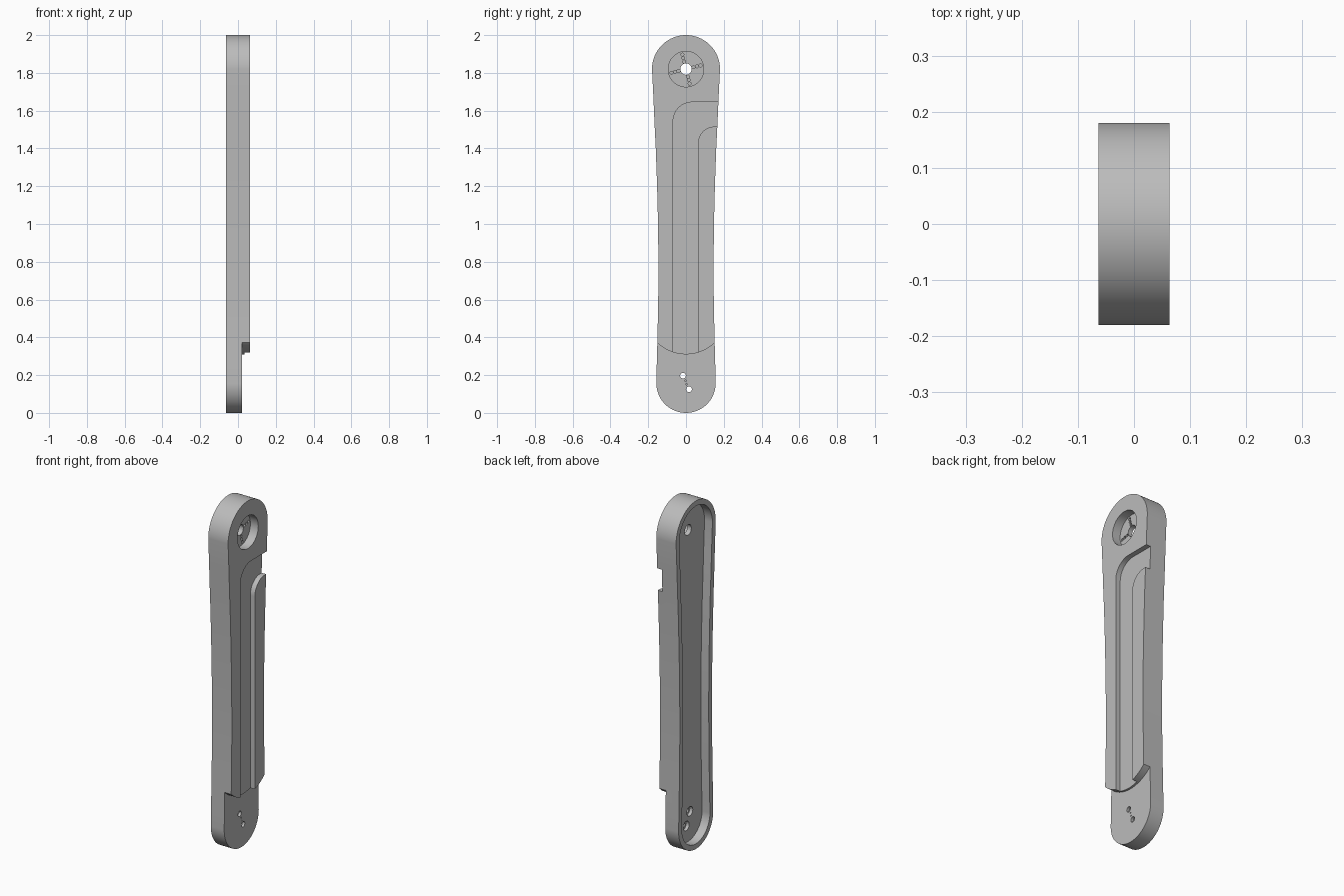
import bpy, bmesh
from math import sin, cos, pi, radians, sqrt

if "Cube" in bpy.data.objects:
    bpy.data.objects.remove(bpy.data.objects["Cube"], do_unlink=True)

grey = bpy.data.materials.new("plain grey")
grey.use_nodes = True
colour = (0.5, 0.5, 0.5, 1)
grey.diffuse_color = colour
grey.node_tree.nodes["Principled BSDF"].inputs["Base Color"].default_value = colour

FACE, BACK = 0.063, -0.063
STEP, CHANNEL, POCKET, RECESS = 0.022, 0.034, -0.013, 0.013
TOP_Z, TOP_R, LOW_Z, LOW_R = 1.82, 0.18, 0.157, 0.157


def arc(y, z, r, a0, a1, n=24):
    return [(y + r * cos(radians(a0 + (a1 - a0) * i / n)),
             z + r * sin(radians(a0 + (a1 - a0) * i / n))) for i in range(n + 1)]


def prism(name, pts, x0, x1):
    """Extrude a (y, z) profile along x."""
    bm = bmesh.new()
    face = bm.faces.new([bm.verts.new((x0, y, z)) for y, z in pts])
    out = bmesh.ops.extrude_face_region(bm, geom=[face])
    for v in out["geom"]:
        if isinstance(v, bmesh.types.BMVert):
            v.co.x = x1
    bmesh.ops.recalc_face_normals(bm, faces=bm.faces[:])
    mesh = bpy.data.meshes.new(name)
    bm.to_mesh(mesh)
    bm.free()
    obj = bpy.data.objects.new(name, mesh)
    bpy.context.collection.objects.link(obj)
    mesh.materials.append(grey)
    return obj


def hole(y, z, r, x0, x1, n=24):
    return prism("hole_cutter", arc(y, z, r, 0, 360 - 360 / n, n - 1), x0, x1)


def outline(inset):
    """Waisted arm outline, larger round end on top."""
    side = [(0.173, 1.68), (0.167, 1.54), (0.16, 1.4), (0.153, 1.2), (0.148, 1.0),
            (0.146, 0.8), (0.147, 0.6), (0.151, 0.4), (0.155, 0.25)]
    left = [(-(w - inset), z) for w, z in side]
    right = [(w - inset, z) for w, z in reversed(side)]
    return (arc(0, TOP_Z, TOP_R - inset, 0, 180, 48) + left
            + arc(0, LOW_Z, LOW_R - inset, 180, 360, 48) + right)


arm = prism("arm_plate", outline(0), BACK, FACE)


def cut(cutter):
    mod = arm.modifiers.new("cut", "BOOLEAN")
    mod.operation = "DIFFERENCE"
    mod.solver = "EXACT"
    mod.object = cutter
    bpy.context.view_layer.objects.active = arm
    bpy.ops.object.modifier_apply(modifier=mod.name)
    bpy.data.objects.remove(cutter, do_unlink=True)


# Hollow back
cut(prism("pocket_cutter", outline(0.03), BACK - 0.05, POCKET))

# Bent channel that leaves a raised side panel
channel = ([(-0.068, 0.2)] + arc(0.032, 1.545, 0.1, 180, 90, 16) + [(0.3, 1.645), (0.3, 1.516)]
           + arc(0.153, 1.426, 0.09, 90, 180, 16) + [(0.063, 0.2)])
cut(prism("channel_cutter", channel, CHANNEL, FACE + 0.05))

# Lowered foot below a curved step
r, half = 0.2175, 0.2
step = arc(0, 0.5275, r, 180 + 38, 360 - 38, 32)
cut(prism("foot_cutter", [(-half, step[0][1])] + step
          + [(half, step[-1][1]), (half, -0.1), (-half, -0.1)], STEP, FACE + 0.06))

# Round recess, axle hole and cross of small blind holes
cut(hole(0, TOP_Z, 0.094, RECESS, FACE + 0.05, 64))
cut(hole(0, TOP_Z, 0.03, -0.1, 0.1, 32))
for k in range(4):
    a = radians(14) + k * pi / 2
    for d in (0.041, 0.06, 0.079):
        cut(hole(d * cos(a), TOP_Z + d * sin(a), 0.008, RECESS - 0.012, RECESS + 0.02, 12))

# Foot screw holes, wider at the back, with tiny marks between
for s in (-1, 1):
    y, z = 0.016 * s, 0.161 - 0.036 * s
    cut(hole(y, z, 0.027, POCKET - 0.02, 0.006))
    cut(hole(y, z, 0.015, -0.1, 0.1))
    cut(hole(0.003 * s, 0.161 - 0.009 * s, 0.004, STEP - 0.008, STEP + 0.02, 10))

bpy.ops.object.select_all(action="DESELECT")
arm.select_set(True)
bpy.context.view_layer.objects.active = arm
bpy.ops.object.shade_smooth_by_angle(angle=radians(30))
